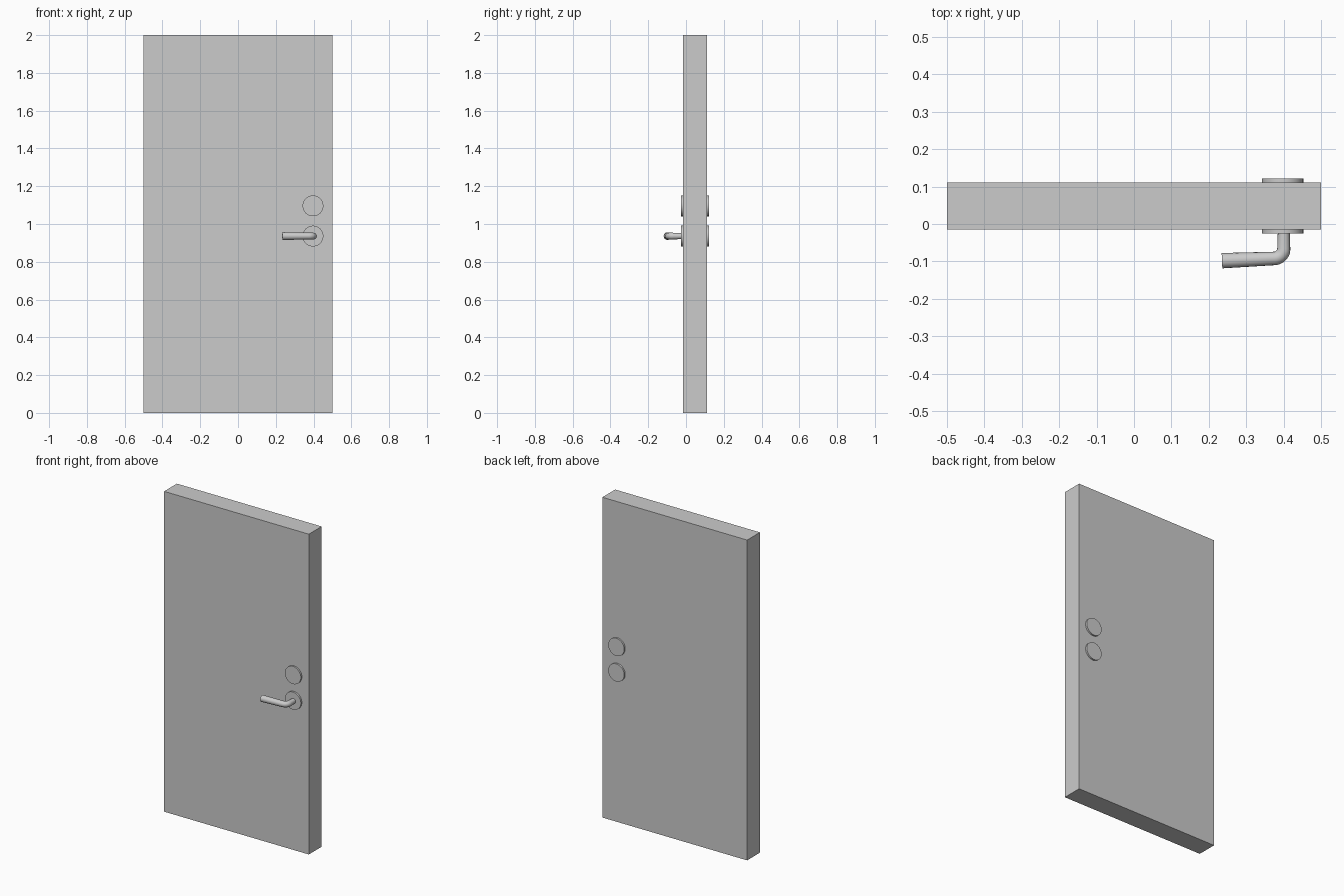
import bpy, math

if "Cube" in bpy.data.objects:
    bpy.data.objects.remove(bpy.data.objects["Cube"])

FRONT, BACK = -0.015, 0.111      # door faces along y
KNOB_X, LOCK_Z, LEVER_Z = 0.397, 1.096, 0.936


def smooth(obj):
    bpy.ops.object.select_all(action='DESELECT')
    obj.select_set(True)
    bpy.context.view_layer.objects.active = obj
    bpy.ops.object.shade_smooth_by_angle(angle=math.radians(35))


def disc(name, y0, y1, z):
    bpy.ops.mesh.primitive_cylinder_add(
        vertices=48, radius=0.055, depth=y1 - y0,
        location=(KNOB_X, (y0 + y1) / 2, z), rotation=(math.pi / 2, 0, 0))
    obj = bpy.context.object
    obj.name = name
    smooth(obj)


# Door slab
bpy.ops.mesh.primitive_cube_add(size=1, location=(0, (FRONT + BACK) / 2, 1))
door = bpy.context.object
door.name = "door_panel"
door.scale = (1.0, BACK - FRONT, 2.0)
bpy.ops.object.transform_apply(location=False, rotation=False, scale=True)

# Round plates on both faces
for label, z in (("lock", LOCK_Z), ("lever", LEVER_Z)):
    disc(label + "_plate_front", FRONT - 0.0105, FRONT, z)
    disc(label + "_plate_back", BACK, BACK + 0.0105, z)

# Lever handle: swept tube with a rounded elbow, widening to the tip
path = [(0.400, -0.024), (0.400, -0.066)]
radii = [0.016, 0.0175]
corner, bend = (0.374, -0.066), 0.026
for i in range(1, 8):
    a = -math.radians(88) * i / 7
    path.append((corner[0] + bend * math.cos(a), corner[1] + bend * math.sin(a)))
    radii.append(0.018)
path.append((0.235, -0.098))
radii.append(0.0205)

curve = bpy.data.curves.new("lever_handle", 'CURVE')
curve.dimensions = '3D'
curve.bevel_depth = 1.0
curve.bevel_resolution = 6
curve.use_fill_caps = True
spline = curve.splines.new('POLY')
spline.points.add(len(path) - 1)
for p, (x, y), r in zip(spline.points, path, radii):
    p.co = (x, y, LEVER_Z, 1)
    p.radius = r
lever = bpy.data.objects.new("lever_handle", curve)
bpy.context.collection.objects.link(lever)
bpy.ops.object.select_all(action='DESELECT')
lever.select_set(True)
bpy.context.view_layer.objects.active = lever
bpy.ops.object.convert(target='MESH')
smooth(bpy.context.object)
